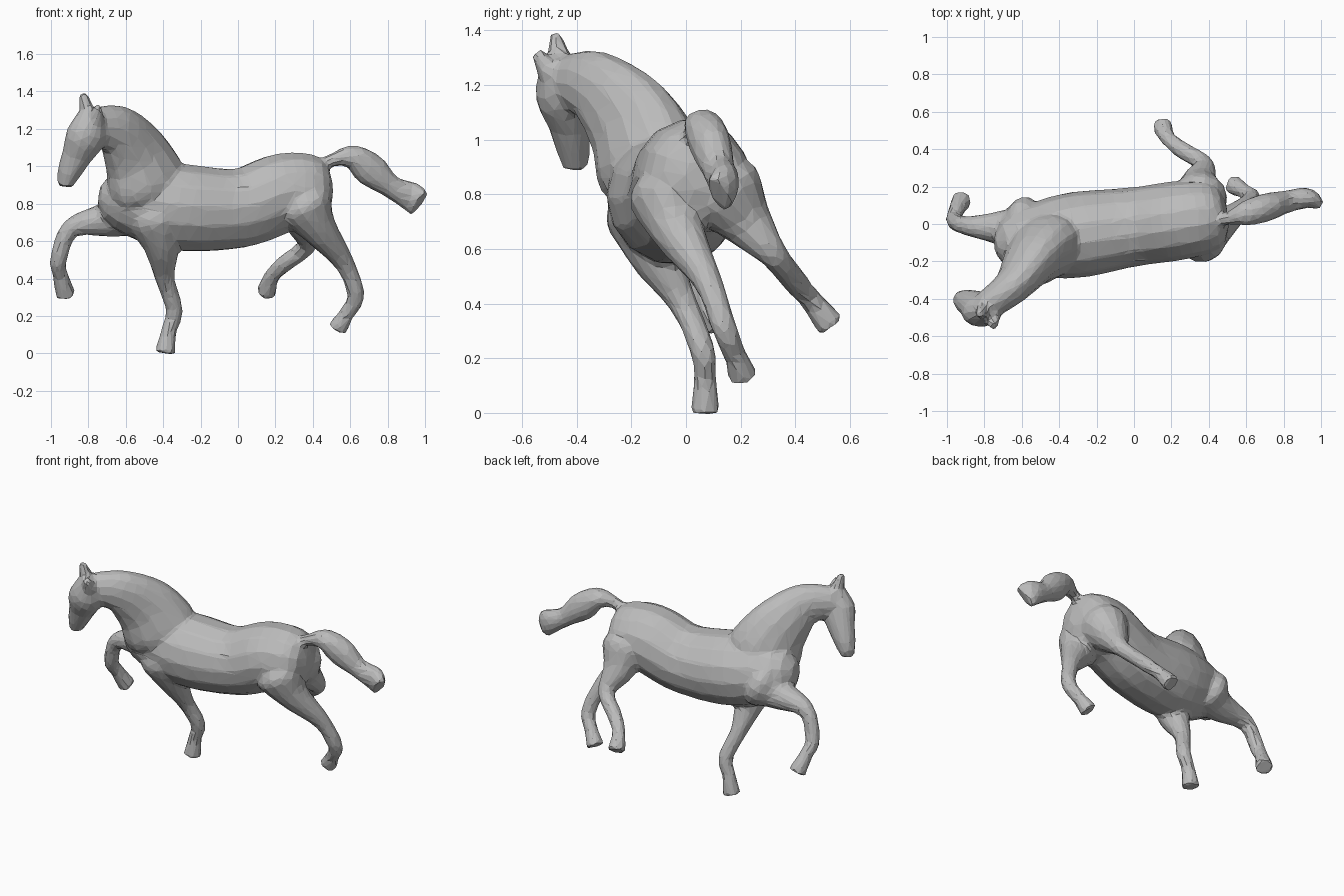
import bpy, bmesh, math
from mathutils import Vector

default_cube = bpy.data.objects.get("Cube")
if default_cube:
    bpy.data.objects.remove(default_cube)

SIDES = 14
STEPS = 6
FORWARD = Vector((-1, 0, 0))
SIDEWAYS = Vector((0, 1, 0))
UPWARD = Vector((0, 0, 1))
LEANING = UPWARD - SIDEWAYS * .45      # the trunk leans into the turn
NECK_CREST = UPWARD * .8 + SIDEWAYS * .3 - FORWARD * .4
BROW = FORWARD - SIDEWAYS * .3

bm = bmesh.new()


def spline(stations):
    """Smooth curve through the stations, carrying their radii along."""
    knots = [Vector(station) for station in stations]
    padded = [knots[0]] + knots + [knots[-1]]
    curve = []
    for before, start, end, after in zip(padded, padded[1:], padded[2:], padded[3:]):
        for step in range(STEPS):
            t = step / STEPS
            leave, arrive = (end - before) / 2, (after - start) / 2
            blend = t * t * (3 - 2 * t)
            curve.append(start.lerp(end, blend)
                         + leave * t * (1 - t) ** 2
                         - arrive * t * t * (1 - t))
    return curve + [knots[-1]]


def add_tube(curve, depth_axis):
    """Closed tube along (x, y, z, half width, half depth); one radius makes it round."""
    centres = [Vector(station[:3]) for station in curve]
    last = len(curve) - 1
    rings = []
    for index, station in enumerate(curve):
        tangent = (centres[min(index + 1, last)] - centres[max(index - 1, 0)]).normalized()
        depth = (depth_axis - tangent * depth_axis.dot(tangent)).normalized()
        width = tangent.cross(depth)
        angles = [math.tau * k / SIDES for k in range(SIDES)]
        rings.append([bm.verts.new(centres[index]
                                   + width * station[3] * math.cos(angle)
                                   + depth * station[-1] * math.sin(angle))
                      for angle in angles])
    faces = [bm.faces.new(rings[0]), bm.faces.new(rings[-1])]
    for ring, following in zip(rings, rings[1:]):
        for k in range(SIDES):
            n = (k + 1) % SIDES
            faces.append(bm.faces.new((ring[k], ring[n], following[n], following[k])))
    bmesh.ops.recalc_face_normals(bm, faces=faces)


def add_trunk(stations):
    """Barrel from rump to chest, drifting sideways and rounded off at both ends."""
    curve = []
    line = spline(stations)
    for index, (x, z, radius) in enumerate(line):
        along = 2 * index / (len(line) - 1) - 1
        radius *= max(.3, math.sqrt(1 - along ** 8))
        curve.append((x, x * .14 - .015, z, radius * .97, radius))
    add_tube(curve, LEANING)


def add_leg(*joints):
    """Leg down to the hoof with shared girths; its rounded root is buried in the trunk."""
    top, second = Vector(joints[0]), Vector(joints[1])
    root = top + (top - second) * .7
    girths = (.06, .15, .1, .053, .046, .042, .056)
    add_tube(spline([(*joint, girth) for joint, girth in zip((root, *joints), girths)]), SIDEWAYS)


def add_ear(base, tip):
    """Short tapering ear."""
    add_tube(spline([(*base, .05), (*tip, .022)]), FORWARD)


# trunk: x, z, radius
add_trunk([(.5, .87, .2), (.25, .86, .217), (0, .775, .217), (-.35, .785, .235), (-.74, .85, .17)])

# neck, withers to poll, with a deep base that fills the chest
add_tube(spline([(-.42, -.1, .8, .09, .12), (-.48, -.13, .9, .17, .23),
                 (-.55, -.2, 1.06, .14, .2), (-.65, -.33, 1.19, .1, .14),
                 (-.79, -.44, 1.21, .08, .1)]), NECK_CREST)

# head, poll to muzzle
add_tube(spline([(-.78, -.46, 1.3, .06, .06), (-.81, -.46, 1.17, .09, .11),
                 (-.86, -.43, 1.06, .075, .085), (-.91, -.41, .95, .06, .06),
                 (-.92, -.41, .89, .04, .04)]), BROW)

add_ear((-.8, -.46, 1.27), (-.83, -.48, 1.39))
add_ear((-.76, -.49, 1.24), (-.75, -.55, 1.32))

# tail, arched and flaring
add_tube(spline([(.4, .01, .97, .05, .05), (.5, .03, 1.03, .035, .035),
                 (.61, .06, 1.05, .07, .065), (.71, .09, .98, .075, .09),
                 (.82, .12, .89, .06, .062), (.92, .14, .84, .055, .08),
                 (.97, .12, .8, .04, .08)]), UPWARD)

# hind legs, hip to hoof
add_leg((.35, -.06, .8), (.43, -.03, .67), (.57, .08, .48),
        (.63, .14, .31), (.58, .18, .21), (.53, .21, .13))
add_leg((.35, .13, .82), (.35, .22, .7), (.37, .32, .58),
        (.25, .4, .48), (.18, .46, .41), (.15, .53, .32))

# planted foreleg, then raised foreleg
add_leg((-.45, -.15, .74), (-.41, -.11, .58), (-.39, -.01, .4),
        (-.34, .06, .23), (-.37, .07, .12), (-.39, .07, 0))
add_leg((-.56, 0, .77), (-.68, -.02, .72), (-.89, -.01, .67),
        (-.96, .02, .5), (-.95, .07, .42), (-.92, .13, .31))

# gather the parts into one clay-like horse
mesh = bpy.data.meshes.new("horse")
bm.to_mesh(mesh)
bm.free()
horse = bpy.data.objects.new("horse", mesh)
bpy.context.collection.objects.link(horse)

clay = bpy.data.materials.new("clay grey")
clay.use_nodes = True
colour = (.5, .5, .5, 1)
clay.diffuse_color = colour
clay.node_tree.nodes["Principled BSDF"].inputs["Base Color"].default_value = colour
mesh.materials.append(clay)

# fuse the parts, soften the joins, then cut down to coarse facets
fuse = horse.modifiers.new("fuse", "REMESH")
fuse.mode = "VOXEL"
fuse.voxel_size = .014
soften = horse.modifiers.new("soften", "SMOOTH")
soften.iterations = 6
facet = horse.modifiers.new("facet", "DECIMATE")
facet.ratio = .06
